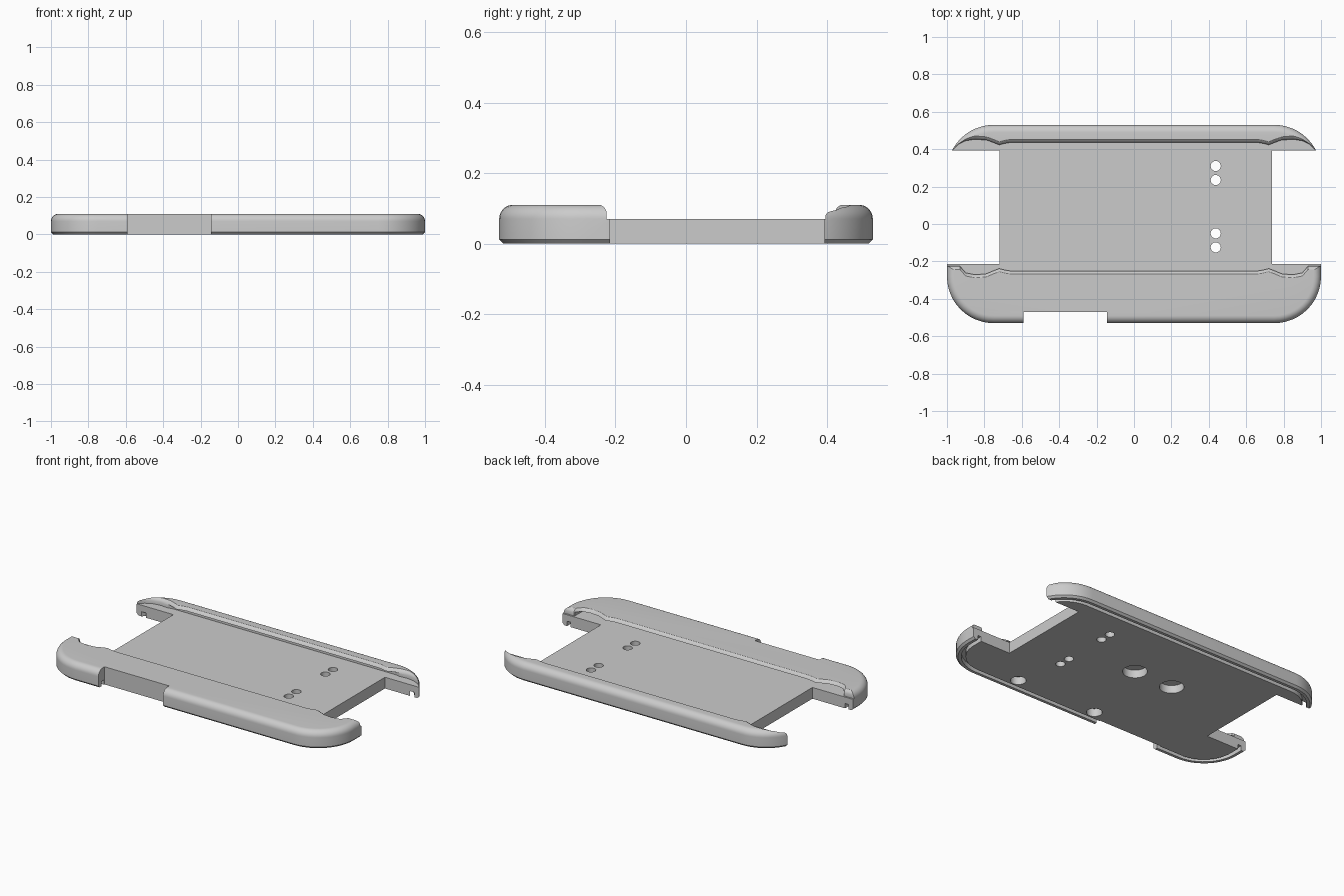
import bpy, bmesh, math

cube = bpy.data.objects.get("Cube")
if cube:
    bpy.data.objects.remove(cube)

HALF_X, HALF_Y, CORNER = 1.0, 0.53, 0.25
HEIGHT, FLOOR = 0.11, 0.07

grey = bpy.data.materials.new("plain grey")
grey.use_nodes = True
COLOUR = (0.6, 0.6, 0.6, 1)
grey.diffuse_color = COLOUR
grey.node_tree.nodes["Principled BSDF"].inputs["Base Color"].default_value = COLOUR


def rounded_outline(inset, steps=12):
    """Rounded rectangle, counter-clockwise."""
    r = CORNER - inset
    points = []
    for quarter, (sx, sy) in enumerate([(1, 1), (-1, 1), (-1, -1), (1, -1)]):
        for i in range(steps + 1):
            a = math.pi / 2 * (quarter + i / steps)
            points.append((sx * (HALF_X - CORNER) + r * math.cos(a),
                           sy * (HALF_Y - CORNER) + r * math.sin(a)))
    return points


def loft(name, levels):
    """Closed solid through outlines given as (points, z), bottom to top."""
    bm = bmesh.new()
    rings = [[bm.verts.new((x, y, z)) for x, y in pts] for pts, z in levels]
    for low, high in zip(rings, rings[1:]):
        for i in range(len(low)):
            j = (i + 1) % len(low)
            bm.faces.new((low[i], low[j], high[j], high[i]))
    bm.faces.new(rings[0][::-1])
    bm.faces.new(rings[-1])
    bmesh.ops.recalc_face_normals(bm, faces=bm.faces)
    mesh = bpy.data.meshes.new(name)
    bm.to_mesh(mesh)
    bm.free()
    obj = bpy.data.objects.new(name, mesh)
    bpy.context.collection.objects.link(obj)
    mesh.materials.append(grey)
    return obj


def box(name, x0, x1, y0, y1, z0=-0.1, z1=0.3):
    pts = [(x0, y0), (x1, y0), (x1, y1), (x0, y1)]
    return loft(name, [(pts, z0), (pts, z1)])


def cylinder(name, x, y, r, z0, z1):
    pts = [(x + r * math.cos(i * math.tau / 32), y + r * math.sin(i * math.tau / 32))
           for i in range(32)]
    return loft(name, [(pts, z0), (pts, z1)])


def cut(target, cutter):
    mod = target.modifiers.new("cut", 'BOOLEAN')
    mod.operation, mod.solver, mod.object = 'DIFFERENCE', 'EXACT', cutter
    bpy.context.view_layer.objects.active = target
    bpy.ops.object.modifier_apply(modifier=mod.name)
    bpy.data.objects.remove(cutter)


# Body: rounded block with chamfered bottom and rounded top edge
R = 0.04
levels = [(rounded_outline(0.012), 0), (rounded_outline(0), 0.012)]
for i in range(9):
    a = math.pi / 2 * i / 8
    levels.append((rounded_outline(R * (1 - math.cos(a))), HEIGHT - R + R * math.sin(a)))
tray = loft("cradle_tray", levels)

# Slot under the lips
slot = rounded_outline(0.075)
cut(tray, loft("slot_cutter", [(slot, FLOOR), (slot, 0.092)]))

# Opening between the two wavy lips, flared at the top
FRONT = [(0.66, -0.25), (0.69, -0.245), (0.72, -0.237), (0.75, -0.248), (0.79, -0.265),
         (0.85, -0.27), (0.90, -0.26), (0.93, -0.225), (1.2, -0.225)]
BACK = [(0.66, 0.435), (0.69, 0.43), (0.72, 0.422), (0.75, 0.434), (0.79, 0.448),
        (0.85, 0.453), (0.90, 0.445), (0.94, 0.425), (0.97, 0.395), (1.2, 0.395)]


def opening(flare):
    front = [(x, y - flare) for x, y in FRONT]
    back = [(x, y + flare) for x, y in BACK]
    return ([(-x, y) for x, y in front[::-1]] + front
            + back[::-1] + [(-x, y) for x, y in back])


cut(tray, loft("opening_cutter", [(opening(0), FLOOR), (opening(0), 0.09),
                                  (opening(0.006), 0.102), (opening(0.018), HEIGHT),
                                  (opening(0.018), 0.2)]))

# Groove in the underside between rim and plate
groove = loft("groove_cutter", [(rounded_outline(0.03), -0.1), (rounded_outline(0.03), 0.03)])
core = rounded_outline(0.055)
cut(groove, loft("core_cutter", [(core, -0.2), (core, 0.2)]))
cut(tray, groove)

# Open ends and front notch
cut(tray, box("right_end_cutter", -1.2, -0.72, -0.215, 0.393))
cut(tray, box("left_end_cutter", 0.737, 1.2, -0.215, 0.393))
cut(tray, box("notch_cutter", -0.59, -0.145, -0.7, -0.47))

# Screw holes through the plate
for y in (0.31, 0.235, -0.05, -0.125):
    cut(tray, cylinder("screw_hole_cutter", 0.437, y, 0.027, -0.1, 0.3))

# Blind pockets in the underside
for x, y, r in ((0.06, 0.08, 0.07), (-0.21, 0.08, 0.07), (0.5, -0.42, 0.045), (-0.06, -0.42, 0.045)):
    cut(tray, cylinder("pocket_cutter", x, y, r, -0.1, 0.05))

bpy.ops.object.select_all(action='DESELECT')
tray.select_set(True)
bpy.context.view_layer.objects.active = tray
bpy.ops.object.shade_smooth_by_angle(angle=math.radians(30))
